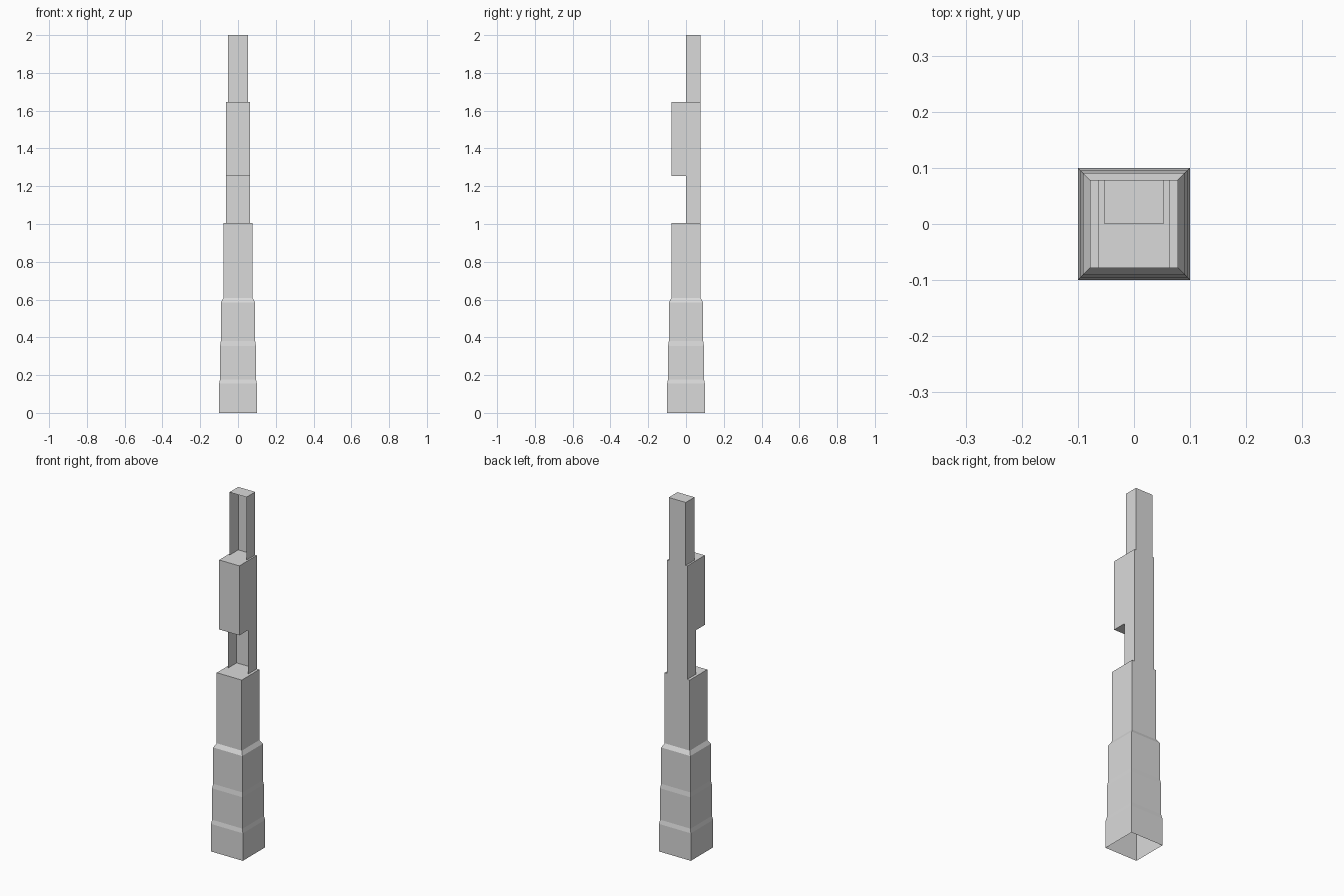
import bpy
import bmesh

if "Cube" in bpy.data.objects:
    bpy.data.objects.remove(bpy.data.objects["Cube"])

stone = bpy.data.materials.new("plain grey")
stone.diffuse_color = (0.7, 0.7, 0.7, 1)
stone.use_nodes = True
stone.node_tree.nodes["Principled BSDF"].inputs["Base Color"].default_value = stone.diffuse_color


def finish(name, bm):
    mesh = bpy.data.meshes.new(name)
    bm.to_mesh(mesh)
    bm.free()
    mesh.materials.append(stone)
    obj = bpy.data.objects.new(name, mesh)
    bpy.context.collection.objects.link(obj)
    return obj


def shell(name, rings, sides=(0, 1, 2, 3), top=True, bottom=False):
    """Stack rectangles (half width, y front, y back, z); sides: 0 front, 1 right, 2 back, 3 left."""
    bm = bmesh.new()
    loops = [[bm.verts.new(p) for p in
              ((-w, y0, z), (w, y0, z), (w, y1, z), (-w, y1, z))]
             for w, y0, y1, z in rings]
    for low, high in zip(loops, loops[1:]):
        for i in sides:
            j = (i + 1) % 4
            bm.faces.new((low[i], low[j], high[j], high[i]))
    if top:
        bm.faces.new(loops[-1])
    if bottom:
        bm.faces.new(loops[0][::-1])
    return finish(name, bm)


# Stepped square base, open underneath
steps = [(0.1, 0), (0.1, 0.155), (0.095, 0.178), (0.095, 0.355),
         (0.091, 0.38), (0.091, 0.585), (0.078, 0.607), (0.078, 1.005)]
shell("stepped_base", [(w, -w, w, z) for w, z in steps])

# Recessed channel with an open front
shell("lower_channel", [(0.063, 0, 0.078, 1.005), (0.063, 0, 0.078, 1.253)],
      sides=(1, 2, 3), top=False)

# Closed projecting block
shell("upper_block", [(0.063, -0.078, 0.078, 1.253), (0.063, -0.078, 0.078, 1.645)],
      bottom=True)

# Open-fronted top channel with a roof
shell("top_channel", [(0.053, 0, 0.078, 1.645), (0.053, 0, 0.078, 2.0)],
      sides=(1, 2, 3))
